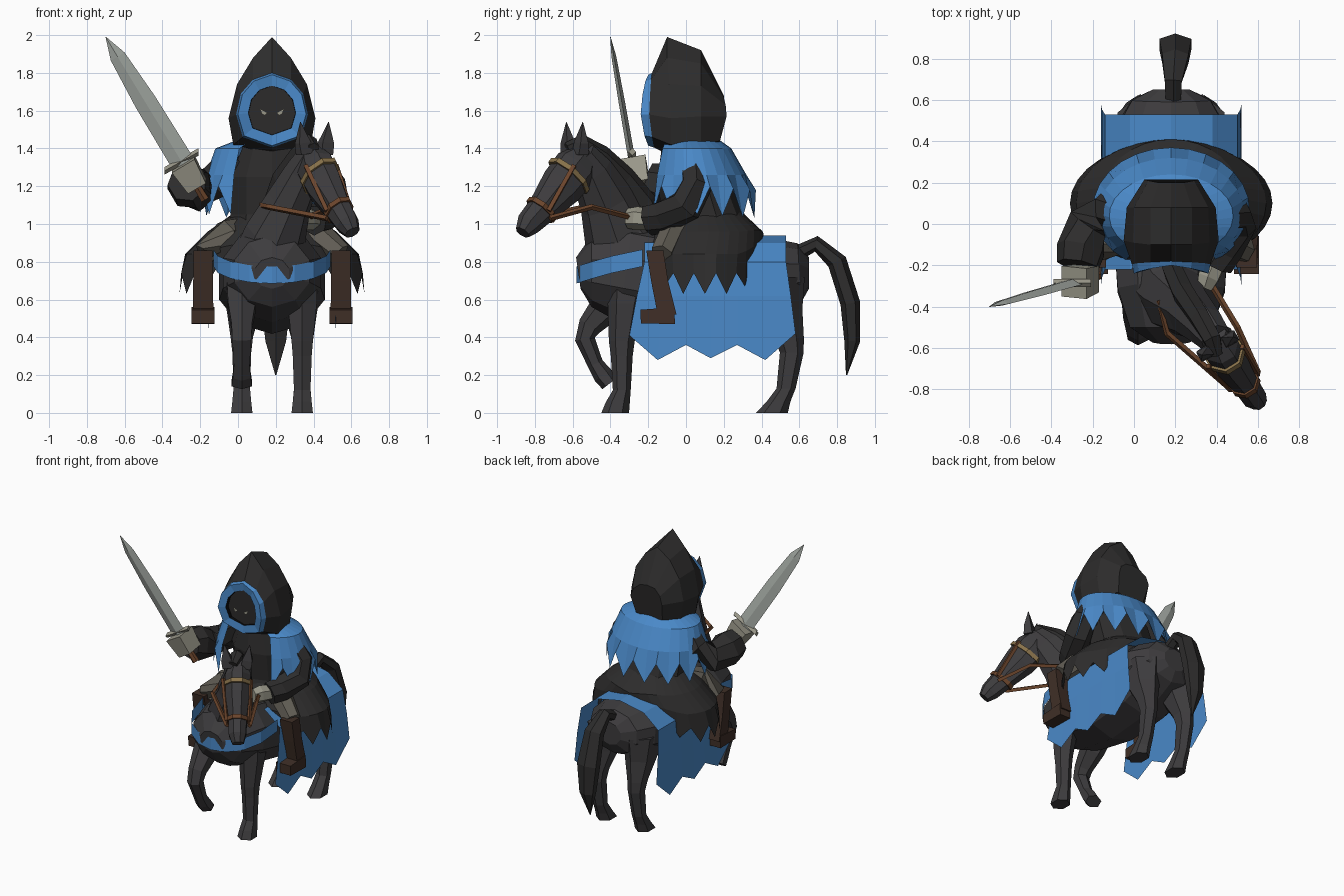
import bpy, bmesh, math
from mathutils import Vector

CX = 0.18  # symmetry plane of horse and rider


def mat(name, r, g, b):
    m = bpy.data.materials.new(name)
    m.diffuse_color = (r, g, b, 1)
    return m


HIDE = mat("hide", .047, .045, .048)
DARK = mat("dark_cloth", .026, .025, .025)
BLACK = mat("black", .003, .003, .003)
BLUE = mat("blue_cloth", .068, .25, .58)
LEATHER = mat("leather", .05, .028, .02)
STRAP = mat("strap", .15, .06, .025)
GOLD = mat("gold", .25, .17, .07)
BONE = mat("gauntlet_grey", .32, .31, .25)
THIGH = mat("legging", .12, .11, .09)
STEEL = mat("steel", .38, .41, .38)


def loft(name, rings, m, closed=True, caps=True):
    bm = bmesh.new()
    vs = [[bm.verts.new(p) for p in r] for r in rings]
    n = len(rings[0])
    for a, b in zip(vs, vs[1:]):
        for i in range(n if closed else n - 1):
            j = (i + 1) % n
            bm.faces.new((a[i], a[j], b[j], b[i]))
    if caps and closed:
        bm.faces.new(vs[0])
        bm.faces.new(vs[-1])
    bmesh.ops.remove_doubles(bm, verts=bm.verts, dist=1e-4)
    bmesh.ops.recalc_face_normals(bm, faces=bm.faces)
    me = bpy.data.meshes.new(name)
    bm.to_mesh(me)
    bm.free()
    me.materials.append(m)
    ob = bpy.data.objects.new(name, me)
    bpy.context.collection.objects.link(ob)
    return ob


def tube(name, pts, m, n=6, side=(1, 0, 0), axis=None, phase=.5):
    """pts: (x, y, z, half width along side, half depth)"""
    P = [Vector(p[:3]) for p in pts]
    rings = []
    for i, p in enumerate(pts):
        t = Vector(axis) if axis else (P[min(i + 1, len(P) - 1)] - P[max(i - 1, 0)])
        t.normalize()
        u = Vector(side)
        u = (u - t * u.dot(t)).normalized()
        v = t.cross(u)
        k = 1 / math.cos(math.pi / n) if n == 4 else 1.05
        rings.append([P[i] + k * (u * p[3] * math.cos(a) + v * p[4] * math.sin(a))
                      for a in (2 * math.pi * (j + phase) / n for j in range(n))])
    return loft(name, rings, m)


def flip(pts):
    return [(2 * CX - p[0],) + tuple(p[1:]) for p in pts]


# horse barrel, neck, head
tube("horse_body", [(CX, y, z, w, h) for y, z, w, h in
     [(-.57, .74, .09, .08), (-.5, .75, .2, .18), (-.32, .74, .26, .25), (0, .68, .28, .25),
      (.3, .69, .28, .23), (.48, .73, .26, .19), (.6, .74, .19, .15), (.65, .74, .09, .08)]], HIDE, 10)
tube("horse_neck", [(.18, -.3, .8, .2, .24), (.2, -.36, .95, .15, .18), (.27, -.42, 1.12, .11, .145),
     (.35, -.5, 1.28, .09, .11), (.4, -.56, 1.37, .075, .08)], HIDE, 8, side=(.9, .35, 0))
SIDE = Vector((.86, .5, 0))
tube("horse_head", [(.385, -.53, 1.38, .06, .06), (.41, -.58, 1.3, .09, .12), (.46, -.66, 1.2, .085, .115),
     (.53, -.76, 1.08, .065, .08), (.58, -.835, 1.0, .06, .065), (.605, -.865, .955, .04, .04)],
     HIDE, 8, side=SIDE)
for s, nm in ((-1, "right"), (1, "left")):
    b = Vector((.405, -.59, 1.37)) + SIDE * .062 * s
    tip = b + SIDE * .025 * s + Vector((0, 0, .17))
    tube("ear_" + nm, [(*b, .035, .03), (*(b + Vector((0, 0, .06)) + SIDE * .01 * s), .035, .025),
         (*tip, .001, .001)], HIDE, 4, side=SIDE)
# mane crest
tube("mane", [(.4, -.63, 1.4, .03, .03), (.38, -.56, 1.43, .045, .045), (.32, -.46, 1.35, .05, .07),
     (.24, -.34, 1.23, .055, .08), (.19, -.23, 1.1, .05, .08), (.18, -.16, .98, .03, .05)],
     DARK, 6, side=(.9, .3, 0))
# tail
tube("tail", [(CX + .01, .58, .84, .04, .04), (CX + .01, .69, .895, .045, .04), (.2, .8, .8, .07, .05),
     (.2, .87, .58, .085, .05), (.2, .88, .38, .06, .04), (.2, .85, .2, .003, .003)], DARK, 6)

# legs
fore = [(.34, -.3, .75, .09, .12), (.34, -.32, .58, .085, .09), (.34, -.34, .38, .062, .065),
        (.34, -.34, .3, .055, .055), (.34, -.34, .12, .048, .045), (.34, -.36, .06, .055, .06),
        (.34, -.375, 0, .062, .07)]
hind = [(.33, .45, .72, .12, .17), (.33, .49, .55, .1, .12), (.34, .545, .4, .065, .075),
        (.34, .56, .32, .055, .06), (.34, .53, .13, .048, .048), (.34, .49, .06, .055, .06),
        (.34, .455, 0, .062, .08)]
tube("front_leg_left", fore, HIDE, 6, axis=(0, 0, 1))
tube("hind_leg_left", hind, HIDE, 6, axis=(0, 0, 1))
tube("hind_leg_right", flip(hind), HIDE, 6, axis=(0, 0, 1))
tube("front_leg_right_raised", [(.02, -.3, .72, .09, .12), (.02, -.42, .56, .08, .085),
     (.02, -.51, .46, .06, .06), (.02, -.535, .39, .055, .05), (.02, -.48, .26, .046, .04),
     (.02, -.44, .2, .052, .05), (.02, -.405, .155, .06, .045)], HIDE, 6)

# horse cloth with zigzag hem
hem = [(-.3, .41), (-.15, .28), (0, .36), (.13, .29), (.27, .36), (.42, .28), (.58, .42)]
rows = []
for i, (y, z) in enumerate(hem):
    yt = -.22 + .75 * i / 6
    half = [(.34, y, z), (.335, y * .5 + yt * .5, .62), (.32, yt, .8), (.2, yt, .9)]
    rows.append([(CX - a, b, c) for a, b, c in half] + [(CX, yt, .94)] +
                [(CX + a, b, c) for a, b, c in reversed(half)])
loft("horse_cloth", rows, BLUE, closed=False)
# chest band
arc = [math.pi * i / 8 for i in range(9)]
loft("chest_band", [[(CX - .31 * math.cos(a), -.23 - .35 * math.sin(a) ** .8, z0 - .09 * math.sin(a))
     for a in arc] for z0 in (.865, .775)], BLUE, closed=False)

# bridle
for nm, c, w, h, m in (("brow_band", (.435, -.62, 1.255), .098, .13, GOLD),
                       ("nose_band", (.533, -.765, 1.075), .074, .09, STRAP)):
    d = Vector((.1, -.15, -.2)).normalized() * .014
    c = Vector(c)
    tube(nm, [(*(c - d), w, h), (*(c + d), w, h)], m, 8, side=SIDE)


def strap(name, pts, r=.011, m=STRAP):
    tube(name, [(*p, r, r) for p in pts], m, 4, side=(.5, .3, .8))


for s, nm in ((-1, "right"), (1, "left")):
    strap("cheek_strap_" + nm, [Vector((.44, -.64, 1.31)) + SIDE * .095 * s,
                                Vector((.535, -.765, 1.07)) + SIDE * .075 * s])
strap("rein_left", [(.6, -.72, 1.03), (.5, -.5, 1.09), (.36, -.27, 1.03)])
strap("rein_right", [(.47, -.8, 1.03), (.16, -.53, 1.09), (.12, -.38, 1.1), (.36, -.27, 1.03)])

# rider's robe: torso and jagged skirt
tube("robe_torso", [(CX, .12, .88, .25, .28), (CX, .09, 1.05, .22, .21), (CX, .04, 1.25, .22, .18),
     (CX, .01, 1.42, .15, .13)], DARK, 10, axis=(0, 0, 1))
N = 32
sk = []
for k, (rx, ry, z, cy) in enumerate([(.2, .2, 1.06, .1), (.34, .29, .96, .12), (.46, .31, .84, .1), (.49, .3, .69, .1)]):
    ring = []
    for i in range(N):
        a = 2 * math.pi * i / N
        s = min(1, 1.25 * abs(math.cos(a)))
        zz = 1.0 - .05 * k * (1 - s) if k else z
        zz = zz * (1 - s) + z * s
        if k == 3:
            zz += (.05 if i % 2 else -.06) * s
        ring.append((CX + rx * math.cos(a), cy + ry * math.sin(a), zz))
    sk.append(ring)
loft("robe_skirt", sk, DARK, caps=False)

# legs and boots of rider
thigh = [(.3, .08, .98, .08, .07), (.42, -.08, .95, .075, .065), (.54, -.13, .84, .06, .06)]
boot = [(.545, -.165, .86, .05, .045), (.545, -.14, .7, .052, .045), (.545, -.1, .52, .055, .05)]
foot = [(.545, -.24, .51, .06, .036), (.545, -.06, .515, .06, .045)]
for nm, f in (("left", lambda p: p), ("right", flip)):
    tube("thigh_" + nm, f(thigh), THIGH, 6, side=(.5, .5, .5))
    tube("boot_shaft_" + nm, f(boot), LEATHER, 4, axis=(0, 0, 1))
    tube("boot_foot_" + nm, f(foot), LEATHER, 4)

# shoulder cape, open in front, torn hem
n = 22
cape = []
for k, (rx, ry, z, cy) in enumerate([(.17, .15, 1.45, .02), (.3, .2, 1.4, .04), (.35, .26, 1.26, .06), (.38, .3, 1.12, .07)]):
    ring = []
    for i in range(n + 1):
        a = math.radians(-55 + 290 * i / n)
        back = max(0, math.sin(a))
        zz = z + (k == 3) * ((.08 if i % 2 else -.07) - .02 * back)
        ring.append((CX + rx * math.cos(a), cy + ry * math.sin(a), zz))
    cape.append(ring)
loft("shoulder_cape", cape, BLUE, closed=False)


# hood: half outline (half width, height) mirrored into a ring
def outline(half, ys, k=1, cz=1.6):
    pts = [(x * k, y, cz + (z - cz) * k) for (x, z), y in zip(half, ys)]
    return [(CX + x, y, z) for x, y, z in pts] + [(CX - x, y, z) for x, y, z in pts[-2:0:-1]]


rim = [(0, 1.8), (.1, 1.765), (.165, 1.69), (.19, 1.58), (.155, 1.46), (0, 1.405)]
crown = [(0, 1.99), (.1, 1.88), (.185, 1.74), (.23, 1.56), (.205, 1.42), (0, 1.37)]
nape = [(0, 1.92), (.1, 1.85), (.18, 1.73), (.215, 1.57), (.19, 1.42), (0, 1.39)]
back = [(0, 1.68), (.06, 1.67), (.11, 1.63), (.13, 1.57), (.11, 1.44), (0, 1.42)]
base = outline(rim, [-.18, -.185, -.19, -.195, -.18, -.17])
front = outline(rim, [-.2, -.215, -.23, -.24, -.22, -.2], .95)
inner = outline(rim, [-.19, -.205, -.22, -.225, -.21, -.19], .66)
deep = outline(rim, [-.14] * 6, .64)
loft("hood", [base, outline(crown, [-.1, -.1, -.09, -.08, -.08, -.1]),
     outline(nape, [.08, .08, .08, .08, .08, .08]), outline(back, [.2, .2, .21, .215, .18, .17])], DARK)
loft("hood_rim", [base, front, inner], BLUE, caps=False)
loft("face_shadow", [inner, deep, outline(rim, [-.14] * 6, .001)], BLACK, caps=False)
for s, nm in ((-1, "right"), (1, "left")):
    loft("eye_" + nm, [[(CX + s * .022, -.226, 1.588), (CX + s * .065, -.226, 1.612)],
         [(CX + s * .04, -.226, 1.575), (CX + s * .055, -.226, 1.585)]], BONE, closed=False)

# arms
tube("sleeve_right", [(.0, .04, 1.35, .09, .09), (-.13, .06, 1.22, .09, .1), (-.22, .0, 1.17, .1, .1),
     (-.255, -.12, 1.2, .115, .12), (-.27, -.2, 1.22, .1, .1)], DARK, 7, side=(1, .3, 0))
tube("sleeve_left", [(.38, .04, 1.34, .09, .09), (.49, .05, 1.2, .08, .085), (.5, .0, 1.1, .09, .09),
     (.44, -.12, 1.04, .085, .085), (.4, -.2, 1.02, .075, .08)], DARK, 7, side=(1, .5, 0))
tube("gauntlet_left", [(.4, -.17, 1.02, .055, .05), (.36, -.26, 1.03, .055, .06), (.34, -.31, 1.03, .04, .05)],
     BONE, 6, side=(.9, .4, 0))

# sword and its gauntlet
S0, S1 = Vector((-.175, -.25, 1.13)), Vector((-.7, -.4, 1.99))
at = lambda f: S0.lerp(S1, f)
tube("gauntlet_right", [(*at(.08), .055, .065), (*at(.22), .07, .075)], BONE, 4)
tube("sword_grip", [(*at(0), .024, .024), (*at(.12), .02, .02)], STRAP, 6)
loft("cross_guard", [[at(.235) + Vector(v) for v in ((x, y, z + .02), (x, y + .02, z), (x, y, z - .02), (x, y - .02, z))]
     for x, y, z in ((-.09, 0, -.05), (0, 0, 0), (.09, 0, .05))], BONE)
tube("sword_blade", [(*at(.2), .045, .013), (*at(.6), .042, .012), (*at(.88), .03, .009),
     (*at(1), .001, .001)], STEEL, 4, phase=0)
